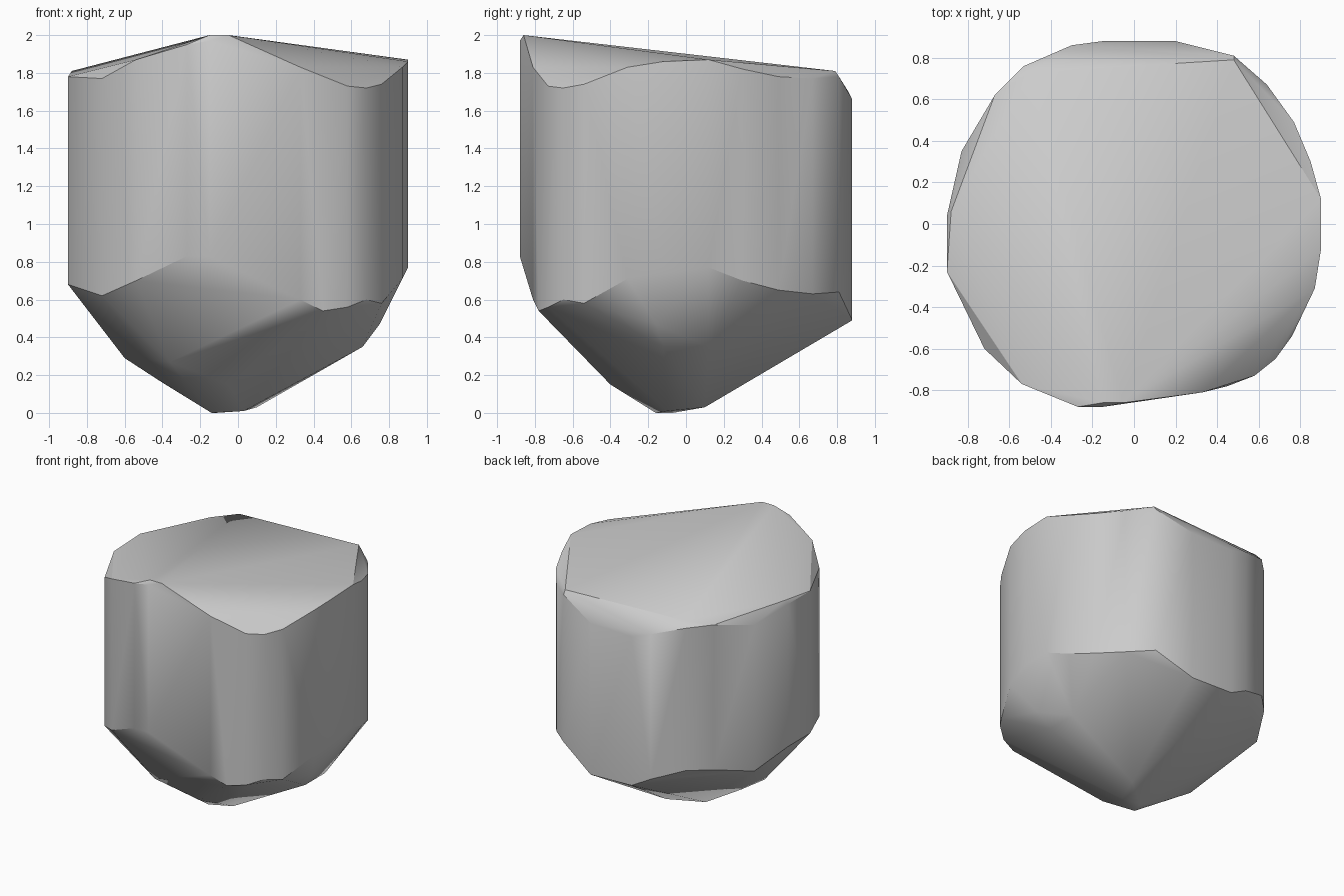
import bpy
import bmesh
import math

# Remove the default object only
default_object = bpy.data.objects.get("Cube")
if default_object is not None:
    bpy.data.objects.remove(default_object, do_unlink=True)

# Wall profile, counter-clockwise: x, y, lower rim height, upper rim height
WALL = [
    (.90, -.12, .77, 1.86), (.90, .12, .77, 1.87), (.85, .30, .70, 1.82),
    (.77, .49, .65, 1.78), (.64, .67, .63, 1.77), (.48, .81, .64, 1.78),
    (.20, .88, .49, 1.66), (-.15, .88, .50, 1.65), (-.30, .86, .58, 1.70),
    (-.53, .76, .67, 1.77), (-.67, .62, .66, 1.78), (-.83, .35, .59, 1.72),
    (-.90, .04, .68, 1.78), (-.90, -.23, .68, 1.78), (-.72, -.60, .62, 1.77),
    (-.54, -.77, .70, 1.87), (-.27, -.88, .83, 1.95), (-.15, -.88, .83, 1.97),
    (.33, -.81, .60, 1.83), (.58, -.73, .56, 1.73), (.68, -.65, .60, 1.72),
    (.76, -.54, .58, 1.74), (.87, -.31, .71, 1.83),
]

# Corners of the sloping top
CROWN = [
    (-.15, -.86, 2), (-.05, -.86, 2), (.89, .12, 1.87), (.48, .79, 1.81),
    (-.50, .73, 1.81), (-.88, .06, 1.81),
]

# Corners of the chipped, tapering underside
TIP = [
    (-.14, -.16, 0), (-.12, -.07, 0), (.03, -.10, .01), (.10, .10, .03),
    (-.36, -.50, .27), (-.05, -.40, .15), (-.40, -.10, .16), (-.60, -.10, .29),
    (.66, .12, .35), (.66, -.12, .35), (.75, -.16, .47), (.45, -.78, .54),
]


def flat_material(name, color):
    """Plain single-colour material for viewport and render."""
    material = bpy.data.materials.new(name)
    material.use_nodes = True
    material.diffuse_color = color
    shader = next(n for n in material.node_tree.nodes if n.type == "BSDF_PRINCIPLED")
    shader.inputs["Base Color"].default_value = color
    shader.inputs["Roughness"].default_value = 0.8
    return material


def convex_stone(name, corners, material):
    """Wrap a faceted convex solid around a set of corner points."""
    bm = bmesh.new()
    for corner in corners:
        bm.verts.new(corner)
    hull = bmesh.ops.convex_hull(bm, input=bm.verts[:])
    # Discard points that ended up inside the solid
    loose = [v for v in bm.verts if not v.link_faces]
    bmesh.ops.delete(bm, geom=loose, context="VERTS")
    # Merge triangles that lie in the same facet
    bmesh.ops.dissolve_limit(
        bm, angle_limit=math.radians(2), verts=bm.verts[:], edges=bm.edges[:]
    )
    bmesh.ops.recalc_face_normals(bm, faces=bm.faces[:])
    mesh = bpy.data.meshes.new(name)
    bm.to_mesh(mesh)
    bm.free()
    mesh.materials.append(material)
    stone = bpy.data.objects.new(name, mesh)
    bpy.context.collection.objects.link(stone)
    return stone


# Stone body: wall rims plus the crown and the tip
lower_rim = [(x, y, low) for x, y, low, high in WALL]
upper_rim = [(x, y, high) for x, y, low, high in WALL]
stone_grey = flat_material("stone grey", (0.6, 0.6, 0.6, 1))
body = convex_stone("stone_body", lower_rim + upper_rim + CROWN + TIP, stone_grey)

# Soft shading across shallow facets, crisp at real edges
bpy.ops.object.select_all(action="DESELECT")
body.select_set(True)
bpy.context.view_layer.objects.active = body
bpy.ops.object.shade_smooth_by_angle(angle=math.radians(30))
